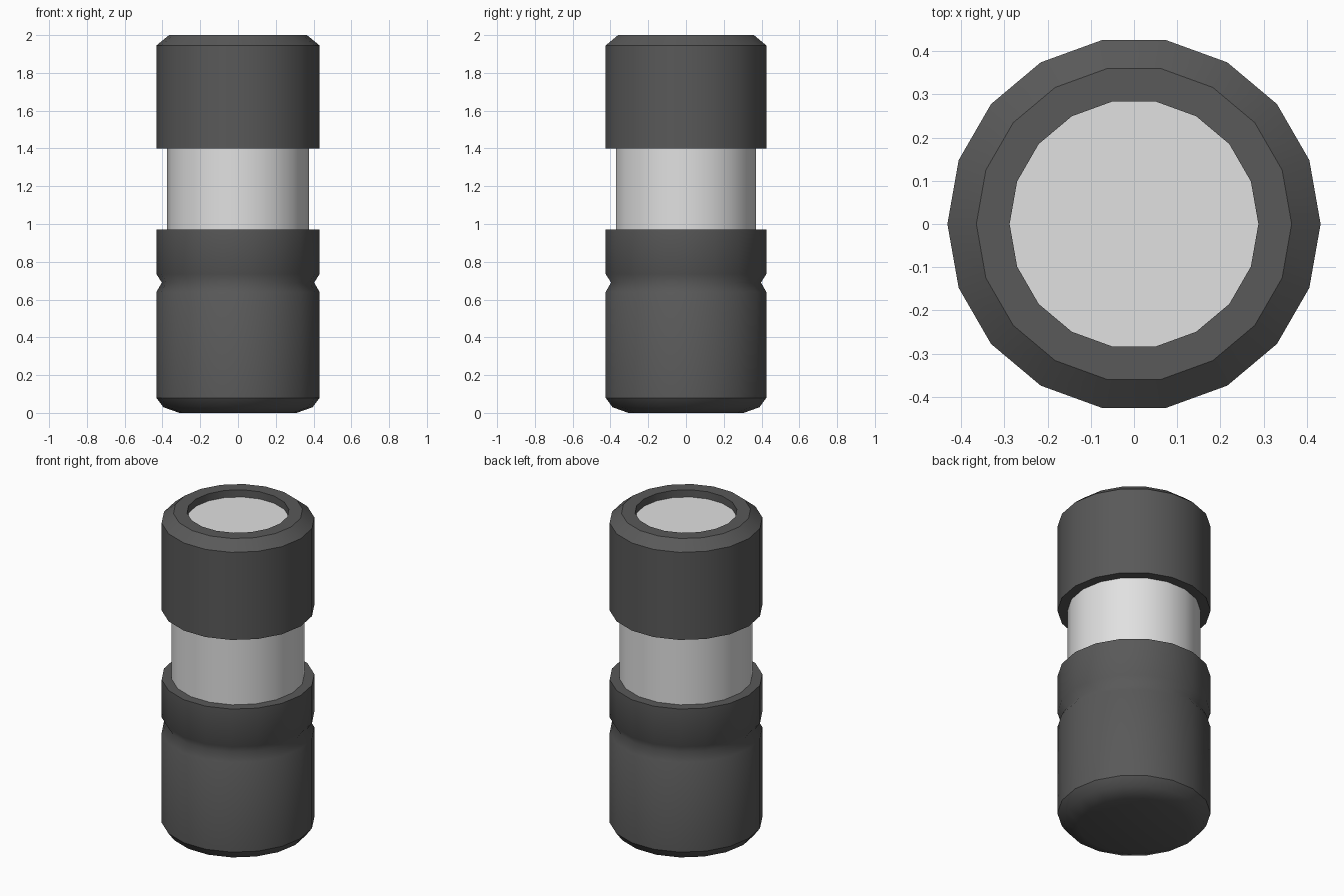
import bpy, bmesh, math

if "Cube" in bpy.data.objects:
    bpy.data.objects.remove(bpy.data.objects["Cube"])

SIDES = 18


def material(name, v):
    m = bpy.data.materials.new(name)
    m.diffuse_color = (v, v, v, 1)
    m.use_nodes = True
    m.node_tree.nodes["Principled BSDF"].inputs["Base Color"].default_value = m.diffuse_color
    return m


dark = material("dark grey", 0.1)
light = material("light grey", 0.75)


def lathe(name, profile, mat, sharp):
    """Revolve (radius, z) points; r = 0 makes a pole, rings listed in sharp keep a hard edge."""
    bm = bmesh.new()
    rings = []
    for r, z in profile:
        n = SIDES if r > 0 else 1
        rings.append([bm.verts.new((r * math.cos(2 * math.pi * i / SIDES),
                                    r * math.sin(2 * math.pi * i / SIDES), z)) for i in range(n)])
    for a, b in zip(rings, rings[1:]):
        for i in range(SIDES):
            j = (i + 1) % SIDES
            quad = [a[i % len(a)], a[j % len(a)], b[j % len(b)], b[i % len(b)]]
            bm.faces.new(list(dict.fromkeys(quad)))
    for f in bm.faces:
        f.smooth = True
    bmesh.ops.recalc_face_normals(bm, faces=bm.faces[:])
    for k in sharp:
        for i in range(SIDES):
            bm.edges.get((rings[k][i], rings[k][(i + 1) % SIDES])).smooth = False
    me = bpy.data.meshes.new(name)
    bm.to_mesh(me)
    bm.free()
    me.materials.append(mat)
    ob = bpy.data.objects.new(name, me)
    bpy.context.collection.objects.link(ob)
    return ob


# Lower casing with rounded foot and a shallow groove
lathe("lower_casing", [(0, 0), (0.31, 0), (0.395, 0.03), (0.432, 0.08), (0.432, 0.64),
                       (0.403, 0.69), (0.432, 0.735), (0.432, 0.97), (0.36, 0.97), (0, 0.97)],
      dark, [3, 7])
# Pale middle tube
lathe("middle_tube", [(0.375, 0.965), (0.375, 1.405)], light, [])
# Upper casing with chamfered rim and recess
lathe("upper_casing", [(0, 1.4), (0.36, 1.4), (0.432, 1.4), (0.432, 1.945), (0.365, 2.0),
                       (0.288, 2.0), (0.288, 1.95)], dark, [2, 3, 4, 5])
# Pale disc at the bottom of the recess
lathe("top_disc", [(0, 1.955), (0.288, 1.955)], light, [])
bpy.data.objects["top_disc"].data.flip_normals() if \
    bpy.data.objects["top_disc"].data.polygons[0].normal.z < 0 else None
